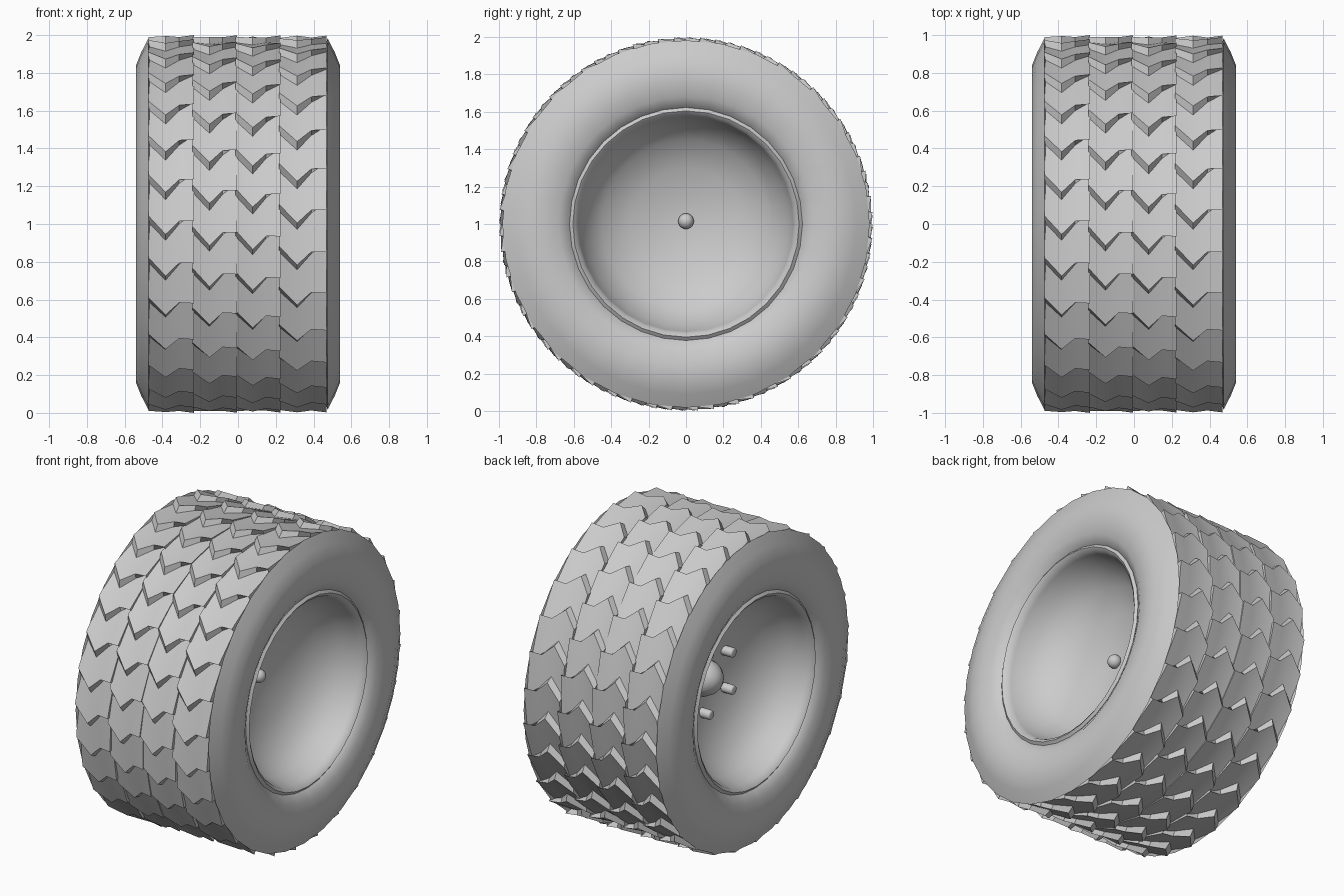
import bpy, bmesh
from math import sin, cos, pi, radians
from mathutils import Matrix, Vector

cube = bpy.data.objects.get("Cube")
if cube:
    bpy.data.objects.remove(cube)

AXLE_Z = 1.0
SEGMENTS = 32
BLOCKS = 28

grey = bpy.data.materials.new("plain grey")
grey.use_nodes = True
grey.diffuse_color = (0.6, 0.6, 0.6, 1)
grey.node_tree.nodes["Principled BSDF"].inputs["Base Color"].default_value = (0.6, 0.6, 0.6, 1)


def finish(bm, name, angle=40):
    """Turn a bmesh into a smooth object standing at axle height."""
    bmesh.ops.remove_doubles(bm, verts=bm.verts, dist=0.0005)
    bmesh.ops.recalc_face_normals(bm, faces=bm.faces)
    mesh = bpy.data.meshes.new(name)
    bm.to_mesh(mesh)
    bm.free()
    mesh.materials.append(grey)
    obj = bpy.data.objects.new(name, mesh)
    obj.location.z = AXLE_Z
    bpy.context.collection.objects.link(obj)
    bpy.ops.object.select_all(action='DESELECT')
    obj.select_set(True)
    bpy.context.view_layer.objects.active = obj
    bpy.ops.object.shade_smooth_by_angle(angle=radians(angle))
    return obj


def around(x, r, a):
    """Point at angle a about the axle; the angle runs from top to front."""
    return Vector((x, -r * sin(a), r * cos(a)))


def lathe(name, profile, closed=False, segments=SEGMENTS, angle=40):
    """Spin an (x, radius) profile about the axle."""
    bm = bmesh.new()
    rings = [[bm.verts.new(around(x, r, 2 * pi * i / segments)) for i in range(segments)]
             for x, r in profile]
    pairs = list(zip(rings, rings[1:]))
    if closed:
        pairs.append((rings[-1], rings[0]))
    for p, q in pairs:
        for i in range(segments):
            j = (i + 1) % segments
            bm.faces.new((p[i], p[j], q[j], q[i]))
    return finish(bm, name, angle)


def both_sides(half):
    """Extend a profile from the +x side to the -x side."""
    return half + [(-x, r) for x, r in reversed(half)]


# Tyre carcass with bulging sidewalls
lathe("tyre", both_sides([(0.44, 0.60), (0.49, 0.62), (0.525, 0.68), (0.54, 0.76), (0.54, 0.84),
                          (0.512, 0.91), (0.475, 0.982), (0.46, 0.945)]), closed=True, angle=50)

# Rim with a deep bowl on each side
lathe("rim", both_sides([(0.13, 0), (0.145, 0.14), (0.18, 0.30), (0.25, 0.45), (0.36, 0.545),
                         (0.46, 0.575), (0.49, 0.585), (0.505, 0.605), (0.49, 0.625),
                         (0.42, 0.615)]))

# Tread columns: rings of overlapping chevron blocks
ACROSS = [0, 0.38, 0.68, 1]
FOOT = [-0.01, 0.09, 0.0, -0.06]
CREST = [0.0, 0.10, 0.03, 0.03]
HEIGHT = [0.99, 0.997, 0.99, 1.0]
EDGES = [-0.475, -0.24, -0.012, 0.218, 0.468]
SHIFTS = [0.0, 0.06, 0.08, -0.06]
PITCH = 2 * pi / BLOCKS


def tread_column(name, x0, x1, shift):
    bm = bmesh.new()
    rows = []
    for k in range(BLOCKS):
        start = pi / 2 + k * PITCH + shift
        for base, offsets, radii in ((0, FOOT, [0.962] * 4), (0.8 * PITCH, CREST, HEIGHT)):
            pts = [around(x0 + (x1 - x0) * u, r, start + base + o)
                   for u, o, r in zip(ACROSS, offsets, radii)]
            # Side walls reach down into the tyre
            first = around(x0, 0.94, start + base + offsets[0])
            last = around(x1, 0.94, start + base + offsets[-1])
            rows.append([bm.verts.new(p) for p in [first] + pts + [last]])
    for n, p in enumerate(rows):
        q = rows[(n + 1) % len(rows)]
        for i in range(len(p) - 1):
            bm.faces.new((p[i], p[i + 1], q[i + 1], q[i]))
    finish(bm, name, 32)


for c, shift in enumerate(SHIFTS):
    tread_column(f"tread_column_{c + 1}", EDGES[c], EDGES[c + 1] + 0.006 * (c < 3), shift)

# Axle end on the right side
bm = bmesh.new()
bmesh.ops.create_uvsphere(bm, u_segments=16, v_segments=10, radius=0.042,
                          matrix=Matrix.Translation((0.15, 0, 0.015)))
finish(bm, "axle_end", 60)

# Domed hub and five wheel studs on the left side
lathe("hub", [(-0.11, 0.12), (-0.17, 0.105), (-0.20, 0.09), (-0.23, 0.06), (-0.245, 0.03),
              (-0.25, 0)], segments=16, angle=50)
for k in range(5):
    a = 2 * pi * k / 5
    bm = bmesh.new()
    bmesh.ops.create_cone(bm, cap_ends=True, segments=12, radius1=0.03, radius2=0.03, depth=0.14,
                          matrix=Matrix.Translation((-0.16, 0.205 * cos(a), 0.205 * sin(a)))
                          @ Matrix.Rotation(pi / 2, 4, 'Y'))
    rim_edges = [e for e in bm.edges if abs(e.verts[0].co.x - e.verts[1].co.x) < 0.001]
    bmesh.ops.bevel(bm, geom=rim_edges, offset=0.01, segments=2, affect='EDGES', profile=0.5)
    finish(bm, f"wheel_stud_{k + 1}", 50)
